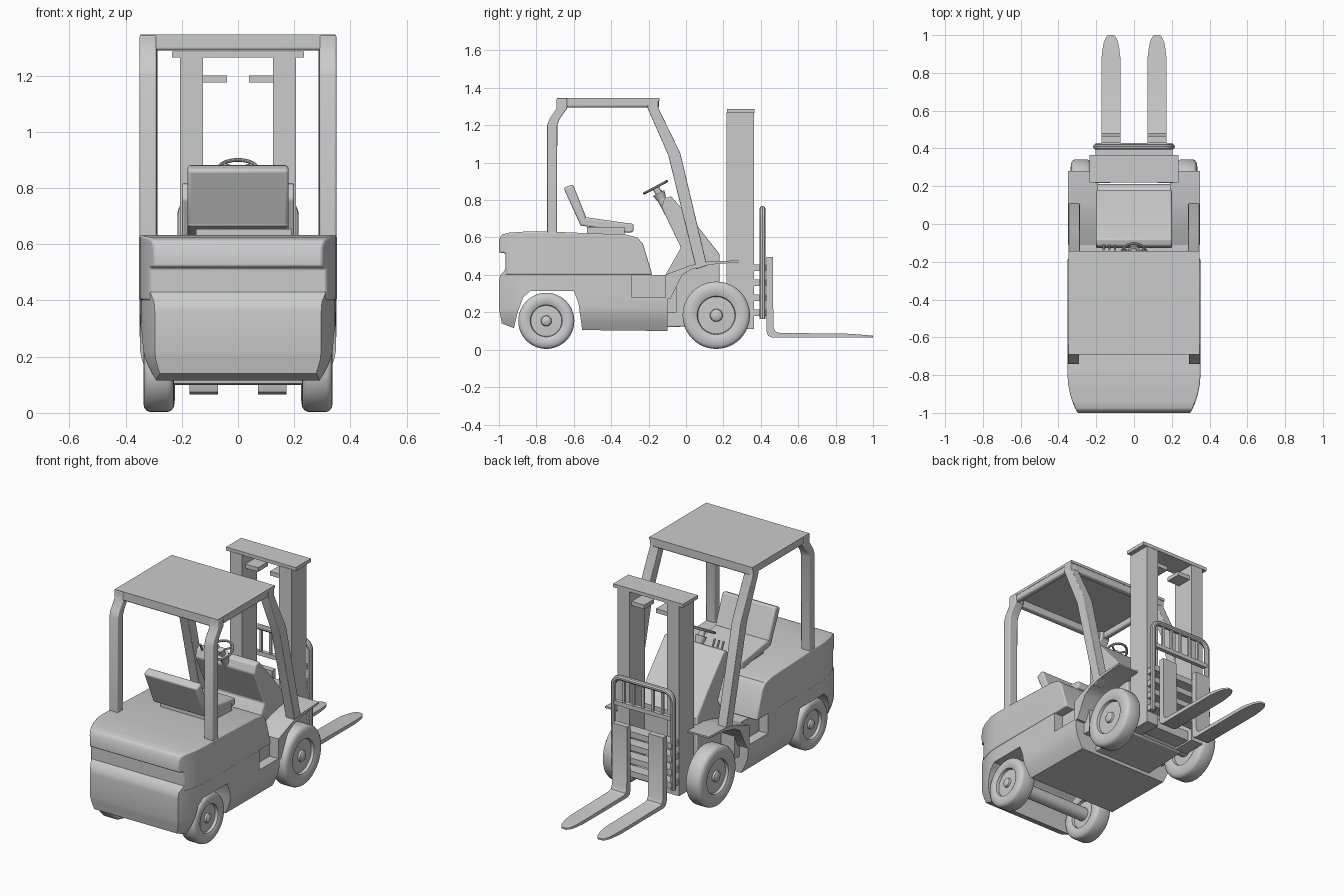
import bpy, bmesh, math
from mathutils import Vector

if "Cube" in bpy.data.objects:
    bpy.data.objects.remove(bpy.data.objects["Cube"])

grey = bpy.data.materials.new("light grey")
grey.diffuse_color = (0.6, 0.6, 0.6, 1)
grey.use_nodes = True
grey.node_tree.nodes["Principled BSDF"].inputs["Base Color"].default_value = grey.diffuse_color


def finish(name, bm, bevel=0, segs=3, angle=35):
    bmesh.ops.recalc_face_normals(bm, faces=bm.faces)
    me = bpy.data.meshes.new(name)
    bm.to_mesh(me)
    bm.free()
    me.materials.append(grey)
    ob = bpy.data.objects.new(name, me)
    bpy.context.collection.objects.link(ob)
    bpy.ops.object.select_all(action='DESELECT')
    ob.select_set(True)
    bpy.context.view_layer.objects.active = ob
    if bevel:
        m = ob.modifiers.new("bevel", 'BEVEL')
        m.width, m.segments, m.limit_method = bevel, segs, 'ANGLE'
        m.angle_limit = math.radians(40)
    bpy.ops.object.shade_smooth_by_angle(angle=math.radians(angle))
    return ob


def prism(name, pts, x0, x1, bevel=0, cuts=(), warp=None):
    """Side profile (y, z) extruded along x, optionally cut and reshaped."""
    bm = bmesh.new()
    a = [bm.verts.new((x0, y, z)) for y, z in pts]
    b = [bm.verts.new((x1, y, z)) for y, z in pts]
    n = len(pts)
    bm.faces.new(a)
    bm.faces.new(b[::-1])
    for i in range(n):
        bm.faces.new((a[i], a[(i + 1) % n], b[(i + 1) % n], b[i]))
    for axis, v in cuts:
        co, no = Vector((0, 0, 0)), Vector((0, 0, 0))
        co[axis], no[axis] = v, 1
        bmesh.ops.bisect_plane(bm, geom=bm.verts[:] + bm.edges[:] + bm.faces[:],
                               plane_co=co, plane_no=no, dist=1e-5)
    if warp:
        for v in bm.verts:
            warp(v.co)
    return finish(name, bm, bevel)


def box(name, x0, x1, y0, y1, z0, z1, bevel=0):
    return prism(name, [(y0, z0), (y1, z0), (y1, z1), (y0, z1)], x0, x1, bevel)


def lathe_x(name, prof, cx, cy, cz, seg=48):
    """Profile of (x offset, radius) turned around the x axis."""
    bm = bmesh.new()
    vs = [bm.verts.new((cx + x, cy, cz + r)) for x, r in prof]
    es = [bm.edges.new(p) for p in zip(vs, vs[1:])]
    bmesh.ops.spin(bm, geom=vs + es, cent=(cx, cy, cz), axis=(1, 0, 0),
                   angle=math.tau, steps=seg)
    bmesh.ops.remove_doubles(bm, verts=bm.verts, dist=1e-5)
    return finish(name, bm)


def rod(name, p, q, r, r2=None, seg=20):
    p, q = Vector(p), Vector(q)
    bm = bmesh.new()
    bmesh.ops.create_cone(bm, cap_ends=True, segments=seg, radius1=r,
                          radius2=r if r2 is None else r2, depth=(q - p).length)
    bm.transform(Vector((q - p)).to_track_quat('Z', 'Y').to_matrix().to_4x4())
    bmesh.ops.translate(bm, verts=bm.verts, vec=(p + q) / 2)
    return finish(name, bm)


def tube(name, pts, r, closed=False):
    cu = bpy.data.curves.new(name, 'CURVE')
    cu.dimensions, cu.bevel_depth, cu.bevel_resolution = '3D', r, 3
    cu.use_fill_caps = True
    sp = cu.splines.new('POLY')
    sp.points.add(len(pts) - 1)
    for s, p in zip(sp.points, pts):
        s.co = (*p, 1)
    sp.use_cyclic_u = closed
    ob = bpy.data.objects.new(name, cu)
    dg = bpy.context.evaluated_depsgraph_get()
    bm = bmesh.new()
    bpy.context.collection.objects.link(ob)
    dg.update()
    tmp = ob.evaluated_get(dg).to_mesh()
    bm.from_mesh(tmp)
    bpy.data.objects.remove(ob)
    return finish(name, bm)


# Body: hood and chassis, narrowed at the rear corners and along the underside
def shape_body(co):
    w = 1.0
    if co.y < -0.8:
        w -= 0.15 * ((-0.8 - co.y) / 0.2) ** 2
    if co.z < 0.22:
        w -= 0.12 * ((0.22 - co.z) / 0.11) ** 1.5
    co.x *= w


rear_cuts = [(1, y) for y in (-0.8, -0.85, -0.9, -0.94, -0.975)]
low_cuts = [(2, z) for z in (0.13, 0.16, 0.19, 0.22)]
prism("hood", [(-1, 0.52), (-1, 0.59), (-0.985, 0.615), (-0.95, 0.625), (-0.85, 0.632),
               (-0.7, 0.63), (-0.32, 0.615), (-0.26, 0.6), (-0.23, 0.565), (-0.18, 0.4),
               (-0.965, 0.4), (-0.965, 0.515)], -0.352, 0.352, 0.008, rear_cuts, shape_body)
prism("chassis", [(-0.965, 0.43), (-0.995, 0.395), (-1, 0.36), (-1, 0.22), (-0.985, 0.14),
                  (-0.92, 0.115), (-0.9, 0.2), (-0.87, 0.28), (-0.83, 0.315), (-0.6, 0.315),
                  (-0.575, 0.25), (-0.555, 0.105), (-0.1, 0.1), (-0.1, 0.28), (-0.29, 0.28),
                  (-0.29, 0.43)], -0.348, 0.348, 0, rear_cuts + low_cuts, shape_body)
box("floor", -0.29, 0.29, -0.3, -0.05, 0.2, 0.4)
prism("dashboard", [(-0.11, 0.12), (-0.11, 0.4), (-0.027, 0.545), (-0.13, 0.76), (-0.115, 0.81),
                    (-0.08, 0.82), (0.07, 0.65), (0.18, 0.51), (0.18, 0.13)], -0.2, 0.2, 0.008)

# Wheels, axles, fenders
def wheel(name, cx, cy, r, w):
    half = [(0.95, 0), (0.92, 0.1), (0.8, 0.17), (0.6, 0.19), (0.55, 0.55), (0.85, 0.57),
            (0.97, 0.66), (1, 0.78), (0.95, 0.9), (0.8, 0.97), (0.6, 1)]
    prof = [(x * w, q * r) for x, q in half]
    lathe_x(name, prof + [(-x, q) for x, q in prof[::-1]], cx, cy, r + 0.004)


for s, side in ((-1, "left"), (1, "right")):
    wheel(side + "_rear_wheel", s * 0.282, -0.747, 0.15, 0.055)
    wheel(side + "_front_wheel", s * 0.28, 0.162, 0.18, 0.055)
    prism(side + "_fender", [(-0.11, 0.27), (-0.085, 0.27), (-0.02, 0.4), (0.03, 0.43),
                             (0.13, 0.455), (0.28, 0.467), (0.28, 0.477), (0.12, 0.472),
                             (0.02, 0.45), (-0.06, 0.42), (-0.11, 0.4)],
          s * 0.19, s * 0.35)
rod("rear_axle", (-0.27, -0.747, 0.155), (0.27, -0.747, 0.155), 0.04)
rod("front_axle", (-0.27, 0.162, 0.185), (0.27, 0.162, 0.185), 0.05)

# Overhead guard: pillars, rim and roof sheet
for s, side in ((-1, "left"), (1, "right")):
    prism(side + "_rear_pillar", [(-0.742, 0.6), (-0.69, 0.6), (-0.688, 1.2), (-0.675, 1.235),
                                  (-0.635, 1.29), (-0.635, 1.344), (-0.692, 1.344),
                                  (-0.692, 1.29), (-0.73, 1.235), (-0.742, 1.2)],
          s * 0.29, s * 0.35, 0.006)
    prism(side + "_front_pillar", [(0.055, 0.43), (0.112, 0.45), (-0.03, 1.05), (-0.147, 1.29),
                                   (-0.147, 1.344), (-0.205, 1.344), (-0.205, 1.29),
                                   (-0.095, 1.04)], s * 0.287, s * 0.347, 0.004)
    box(side + "_roof_rail", s * 0.31, s * 0.345, -0.66, -0.18, 1.295, 1.342, 0.012)
box("rear_roof_rail", -0.33, 0.33, -0.69, -0.65, 1.29, 1.342, 0.01)
box("front_roof_rail", -0.33, 0.33, -0.185, -0.145, 1.29, 1.342, 0.01)
box("roof_sheet", -0.347, 0.347, -0.69, -0.142, 1.33, 1.346)

# Seat
prism("seat_back", [(-0.655, 0.865), (-0.605, 0.885), (-0.53, 0.7), (-0.56, 0.655)],
      -0.18, 0.18, 0.012)
prism("seat_cushion", [(-0.57, 0.665), (-0.55, 0.71), (-0.28, 0.672), (-0.28, 0.63), (-0.31, 0.625)],
      -0.18, 0.18, 0.01)
box("seat_base", -0.15, 0.19, -0.53, -0.33, 0.6, 0.655)

# Steering wheel, column, levers
c, t = Vector((0, -0.163, 0.868)), math.radians(28)
ring = [c + 0.068 * Vector((math.cos(a), math.sin(a) * math.cos(t), math.sin(a) * math.sin(t)))
        for a in [math.tau * i / 32 for i in range(32)]]
tube("steering_wheel", ring, 0.007, True)
for i in (3, 13, 24):
    rod("steering_spoke", c, ring[i], 0.006, seg=8)
axis = Vector((0, math.sin(t), -math.cos(t)))
rod("steering_hub", c - axis * 0.006, c + axis * 0.05, 0.018)
rod("steering_collar", c + axis * 0.035, c + axis * 0.07, 0.034, 0.026)
rod("steering_column", c + axis * 0.06, c + axis * 0.16, 0.024)
for x in (-0.16, -0.13, -0.1):
    rod("lever", (x, -0.1, 0.78), (x, -0.135, 0.85), 0.006, seg=10)

# Mast
for s, side in ((-1, "left"), (1, "right")):
    box(side + "_mast_rail", s * 0.125, s * 0.207, 0.217, 0.363, 0.11, 1.268)
    box(side + "_mast_bracket", s * 0.04, s * 0.13, 0.25, 0.345, 1.175, 1.2)
box("mast_top_plate", -0.235, 0.235, 0.22, 0.365, 1.265, 1.286)
box("mast_bottom_bar", -0.13, 0.13, 0.23, 0.33, 0.12, 0.18)

# Load backrest: bent frame, slats and carriage bars
arc = [(0.15 + 0.05 * math.cos(a), 0.703 + 0.05 * math.sin(a))
       for a in [math.pi / 2 * i / 6 for i in range(7)]]
half = [(0.2, 0.165)] + arc
tube("backrest_frame", [(x, 0.409, z) for x, z in half] + [(-x, 0.409, z) for x, z in half[::-1]], 0.016)
box("backrest_bar", -0.2, 0.2, 0.397, 0.421, 0.585, 0.61)
for i in range(5):
    x = -0.13 + i * 0.065
    box("backrest_slat", x - 0.007, x + 0.007, 0.402, 0.416, 0.6, 0.75)
for z in (0.18, 0.26, 0.34, 0.42):
    box("carriage_bar", -0.205, 0.205, 0.36, 0.43, z, z + 0.035)


# Forks with rounded, tapering tips
def shape_fork(mid):
    def warp(co):
        u = max(0, (co.y - 0.88) / 0.12)
        co.x = mid + (co.x - mid) * (1 - 0.3 * u - 0.4 * u ** 6)
    return warp


for s, side in ((-1, "left"), (1, "right")):
    prism(side + "_fork", [(0.43, 0.495), (0.465, 0.495), (0.467, 0.12), (0.478, 0.097),
                           (0.5, 0.09), (0.88, 0.085), (1, 0.075), (1, 0.065), (0.46, 0.065),
                           (0.438, 0.075), (0.43, 0.1)], s * 0.072, s * 0.172, 0,
          [(1, y) for y in (0.88, 0.93, 0.96, 0.98, 0.99)], shape_fork(s * 0.122))
